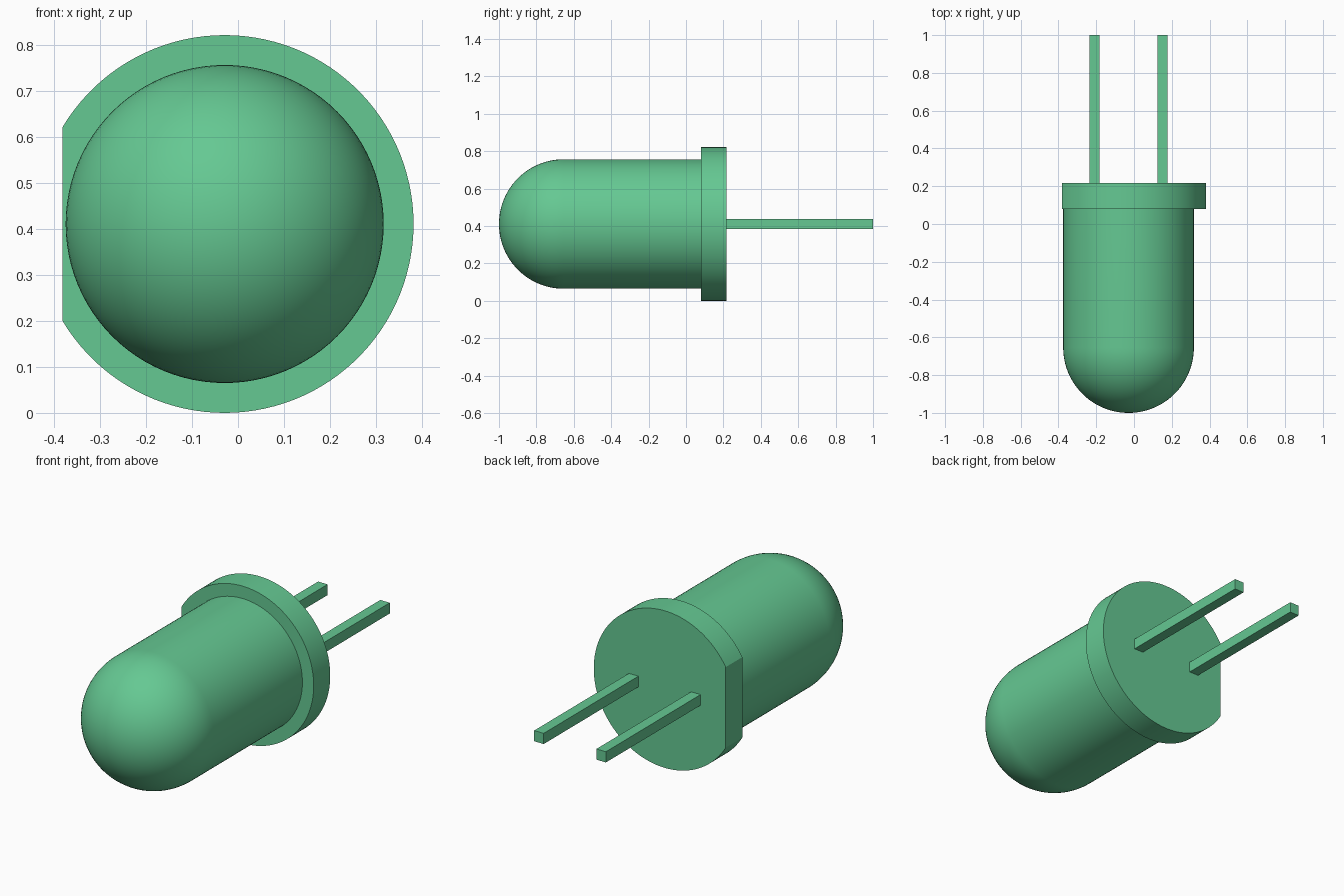
import bpy, bmesh
from math import sin, cos, pi, acos, radians

if "Cube" in bpy.data.objects:
    bpy.data.objects.remove(bpy.data.objects["Cube"])

CX, CZ = -0.029, 0.411          # axis of the bulb, running along y
BULB_R, FLANGE_R = 0.346, 0.411
FLAT_X = -0.382                 # flat cut on the flange rim
FLANGE_Y0, FLANGE_Y1 = 0.08, 0.217
SEG = 96

green = bpy.data.materials.new("green_plastic")
green.diffuse_color = (0.13, 0.58, 0.29, 1)
green.use_nodes = True
green.node_tree.nodes["Principled BSDF"].inputs["Base Color"].default_value = green.diffuse_color


def finish(name, bm, smooth=True):
    bmesh.ops.recalc_face_normals(bm, faces=bm.faces)
    mesh = bpy.data.meshes.new(name)
    bm.to_mesh(mesh)
    bm.free()
    obj = bpy.data.objects.new(name, mesh)
    bpy.context.collection.objects.link(obj)
    mesh.materials.append(green)
    if smooth:
        bpy.ops.object.select_all(action='DESELECT')
        obj.select_set(True)
        bpy.context.view_layer.objects.active = obj
        bpy.ops.object.shade_smooth_by_angle(angle=radians(30))
    return obj


# Bulb: straight barrel with a hemispherical nose, turned around the axis
bm = bmesh.new()
dome_y, steps = -1 + BULB_R, 24
profile = [(BULB_R, FLANGE_Y0 + 0.02)]
profile += [(BULB_R * cos(i / steps * pi / 2), dome_y - BULB_R * sin(i / steps * pi / 2))
            for i in range(steps)]
rings = [[bm.verts.new((CX + r * cos(2 * pi * k / SEG), y, CZ + r * sin(2 * pi * k / SEG)))
          for k in range(SEG)] for r, y in profile]
for a, b in zip(rings, rings[1:]):
    for k in range(SEG):
        n = (k + 1) % SEG
        bm.faces.new((a[k], a[n], b[n], b[k]))
tip = bm.verts.new((CX, -1, CZ))
for k in range(SEG):
    bm.faces.new((rings[-1][k], rings[-1][(k + 1) % SEG], tip))
bm.faces.new(rings[0])
finish("bulb", bm)

# Flange: disc with one flat side, extruded along y
bm = bmesh.new()
half = acos((FLAT_X - CX) / FLANGE_R)
angles = [-half + 2 * half * k / SEG for k in range(SEG + 1)]
disc = bm.faces.new([bm.verts.new((CX + FLANGE_R * cos(a), FLANGE_Y0, CZ + FLANGE_R * sin(a)))
                     for a in angles])
ext = bmesh.ops.extrude_face_region(bm, geom=[disc], use_keep_orig=True)
moved = [g for g in ext["geom"] if isinstance(g, bmesh.types.BMVert)]
bmesh.ops.translate(bm, verts=moved, vec=(0, FLANGE_Y1 - FLANGE_Y0, 0))
finish("flange", bm)

# Two square wire leads
for name, side in (("left_lead", -1), ("right_lead", 1)):
    bm = bmesh.new()
    bmesh.ops.create_cube(bm, size=1)
    y0 = FLANGE_Y1 - 0.02
    bmesh.ops.scale(bm, verts=bm.verts, vec=(0.055, 1 - y0, 0.056))
    bmesh.ops.translate(bm, verts=bm.verts, vec=(CX + side * 0.18, (1 + y0) / 2, CZ))
    finish(name, bm, smooth=False)
